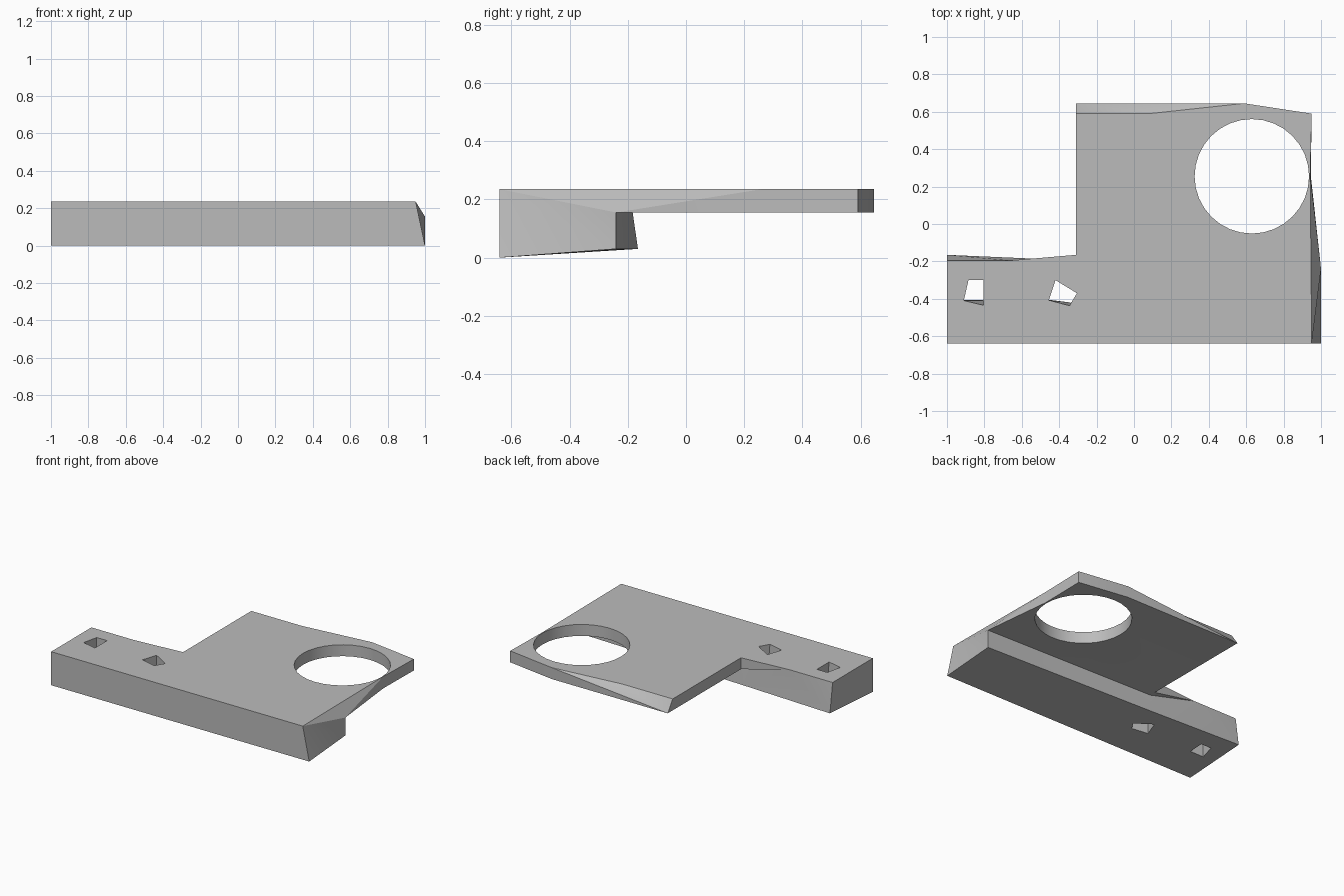
import bpy, bmesh, math

if "Cube" in bpy.data.objects:
    bpy.data.objects.remove(bpy.data.objects["Cube"], do_unlink=True)

grey = bpy.data.materials.new("plain grey")
grey.use_nodes = True
grey.diffuse_color = (0.5, 0.5, 0.5, 1)
grey.node_tree.nodes["Principled BSDF"].inputs["Base Color"].default_value = grey.diffuse_color

TOP, UNDER, REAR = 0.235, 0.155, 0.03


def make_object(name, bm):
    bmesh.ops.recalc_face_normals(bm, faces=bm.faces)
    mesh = bpy.data.meshes.new(name)
    bm.to_mesh(mesh)
    bm.free()
    mesh.materials.append(grey)
    ob = bpy.data.objects.new(name, mesh)
    bpy.context.collection.objects.link(ob)
    return ob


def loft(name, lower, upper, z0, z1):
    """Closed prism between two outlines with the same point count."""
    bm = bmesh.new()
    a = [bm.verts.new((x, y, z0)) for x, y in lower]
    b = [bm.verts.new((x, y, z1)) for x, y in upper]
    bm.faces.new(a)
    bm.faces.new(b)
    for i in range(len(a)):
        j = (i + 1) % len(a)
        bm.faces.new((a[i], a[j], b[j], b[i]))
    return make_object(name, bm)


# Corner points: t = top surface, p = plate underside, b = bar bottom
corners = {
    "t0": (-1, -.64, TOP), "t1": (.95, -.64, TOP), "t2": (.942, .26, TOP),
    "t3": (.95, .59, TOP), "t4": (.59, .645, TOP), "t5": (.08, .59, TOP),
    "t6": (-.31, .59, TOP), "t7": (-.31, -.165, TOP),
    "t8": (-.66, -.195, TOP), "t9": (-1, -.195, TOP),
    "p1": (1, -.24, UNDER), "p2": (.945, .26, UNDER), "p3": (.95, .59, UNDER),
    "p4": (.59, .645, UNDER), "p6": (-.31, .645, UNDER),
    "p7": (-.31, -.165, UNDER), "p8": (-.31, -.21, UNDER),
    "b0": (-1, -.64, 0), "b1": (1, -.64, 0), "b2": (1, -.24, REAR),
    "b7": (-.31, -.195, REAR), "b9": (-1, -.165, REAR),
}
walls = [
    "t0 t1 t2 t3 t4 t5 t6 t7 t8 t9",            # top
    "t0 b0 b1 t1", "t9 b9 b0 t0",               # front and bar end
    "t1 b1 b2", "t1 b2 p1", "t1 p1 t2", "p1 p2 t2", "p2 p3 t3 t2",  # side
    "t3 p3 p4 t4", "t4 p4 p6", "t4 p6 t5", "t5 p6 t6",  # plate back
    "t6 p6 p7 t7",                              # notch side
    "t7 p7 t8", "p7 p8 t8", "p8 b7 t8", "b7 b9 t8", "b9 t9 t8",  # bar back
    "b2 b7 p8", "b2 p8 p1",                     # bar back under plate
    "b0 b9 b7", "b0 b7 b1", "b1 b7 b2",         # bar bottom
    "p1 p8 p7 p6 p4 p3 p2",                     # plate underside
]
bm = bmesh.new()
verts = {k: bm.verts.new(v) for k, v in corners.items()}
for wall in walls:
    bm.faces.new([verts[k] for k in wall.split()])
bracket = make_object("bracket_plate", bm)

# Cutters: large round opening and two small tapered holes
N = 32
ring = [(.63 + .306 * math.cos(2 * math.pi * i / N),
         .255 + .306 * math.sin(2 * math.pi * i / N)) for i in range(N)]
cutters = [
    loft("round_opening_cutter", ring, ring, .1, .3),
    loft("outer_hole_cutter",
         [(-.885, -.3), (-.805, -.3), (-.805, -.405), (-.91, -.405)],
         [(-.885, -.3), (-.805, -.3), (-.805, -.435), (-.91, -.41)], -.01, .24),
    loft("inner_hole_cutter",
         [(-.42, -.3), (-.305, -.37), (-.335, -.42), (-.455, -.405)],
         [(-.42, -.3), (-.305, -.37), (-.345, -.437), (-.455, -.408)], -.01, .24),
]
bpy.context.view_layer.objects.active = bracket
for c in cutters:
    mod = bracket.modifiers.new(c.name, "BOOLEAN")
    mod.operation = "DIFFERENCE"
    mod.solver = "EXACT"
    mod.object = c
    bpy.ops.object.modifier_apply(modifier=mod.name)
    bpy.data.objects.remove(c, do_unlink=True)

# Smooth only the round opening wall; other edges stay sharp
bpy.ops.object.select_all(action="DESELECT")
bracket.select_set(True)
for f in bracket.data.polygons:
    mid = f.center
    r = math.hypot(mid.x - .63, mid.y - .255)
    f.use_smooth = abs(f.normal.z) < .01 and abs(r - .305) < .004
bracket.data.set_sharp_from_angle(angle=math.radians(25))
